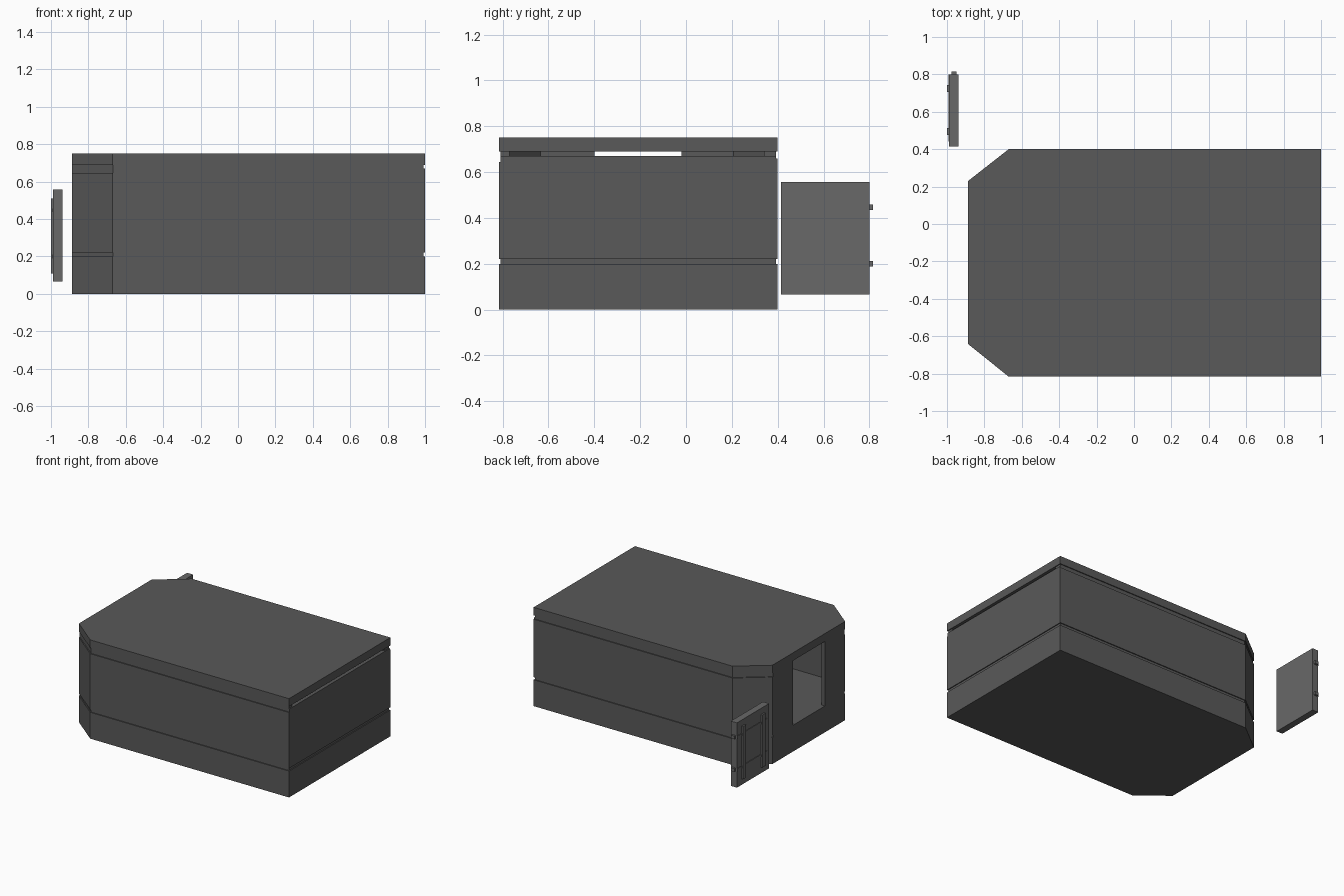
import bpy, bmesh

if "Cube" in bpy.data.objects:
    bpy.data.objects.remove(bpy.data.objects["Cube"])

def material(name, v):
    m = bpy.data.materials.new(name)
    m.diffuse_color = (v, v, v, 1)
    m.use_nodes = True
    m.node_tree.nodes["Principled BSDF"].inputs["Base Color"].default_value = m.diffuse_color
    return m

DARK = material("dark_grey", 0.1)
LIGHT = material("mid_grey", 0.14)

def prisms(name, parts, mat):
    """One object from extruded outlines: parts = [(points, z0, z1), ...]"""
    bm = bmesh.new()
    for pts, z0, z1 in parts:
        face = bm.faces.new([bm.verts.new((x, y, z0)) for x, y in pts])
        ext = bmesh.ops.extrude_face_region(bm, geom=[face], use_keep_orig=True)
        top = [v for v in ext["geom"] if isinstance(v, bmesh.types.BMVert)]
        bmesh.ops.translate(bm, verts=top, vec=(0, 0, z1 - z0))
    bmesh.ops.recalc_face_normals(bm, faces=bm.faces)
    me = bpy.data.meshes.new(name)
    bm.to_mesh(me)
    bm.free()
    me.materials.append(mat)
    ob = bpy.data.objects.new(name, me)
    bpy.context.collection.objects.link(ob)
    return ob

def box(x0, x1, y0, y1, z0, z1):
    return ([(x0, y0), (x1, y0), (x1, y1), (x0, y1)], z0, z1)

L, R, F, B = -0.887, 1.0, -0.816, 0.40     # outer faces
IL, IR, IF, IB = -0.86, 0.97, -0.77, 0.34  # inner faces
DOOR0, DOOR1 = -0.40, -0.02                # doorway jambs

def front_side(f, r):
    return [(L, -0.642 + f / 0.785), (-0.67 + f * 0.345, F + f), (R - r, F + f)]

def back_side(b, r):
    return [(R - r, B - b), (-0.67 + b * 0.345, B - b), (L, 0.23 - b / 0.785)]

IN_FRONT = [(IR, IF), (-0.69, IF), (IL, -0.635)]
IN_BACK = [(IL, 0.208), (-0.69, IB), (IR, IB)]

def wall(f, b, r):
    """C-shaped wall outline with a doorway gap and given groove insets"""
    return ([(L, DOOR0)] + front_side(f, r) + back_side(b, r) +
            [(L, DOOR1), (IL, DOOR1)] + IN_BACK + IN_FRONT + [(IL, DOOR0)])

# Base and roof slabs
outline = front_side(0, 0) + back_side(0, 0)
prisms("base", [(outline, 0, 0.20)], DARK)
prisms("roof", [(outline, 0.69, 0.75)], DARK)

# Walls in courses: lower groove, main wall, upper groove, window slit
g = 0.007
prisms("walls", [
    (wall(g, g, g), 0.20, 0.22),
    (wall(0, 0, 0), 0.22, 0.645),
    (wall(g, 0, 0), 0.645, 0.66),
    (wall(g, g, 0), 0.66, 0.67),
    ([(L, DOOR0)] + front_side(g, g) + [(R - g, IF)] + IN_FRONT + [(IL, DOOR0)], 0.67, 0.69),
    ([(R - g, IB)] + back_side(g, g) + [(L, DOOR1), (IL, DOOR1)] + IN_BACK, 0.67, 0.69),
], DARK)

# Detached door with bars, straps and hinge pegs
prisms("door_panel", [box(-0.988, -0.937, 0.415, 0.80, 0.065, 0.557)], LIGHT)
prisms("door_bars", [box(-1.0, -0.985, y - 0.018, y + 0.018, 0.11, 0.51)
                     for y in (0.495, 0.725)], LIGHT)
prisms("door_straps", [box(-0.992, -0.985, 0.44, 0.80, z - 0.01, z + 0.01)
                       for z in (0.20, 0.447)], LIGHT)
prisms("hinge_pegs", [box(-0.977, -0.95, 0.79, 0.816, z - 0.012, z + 0.012)
                      for z in (0.20, 0.447)], LIGHT)
